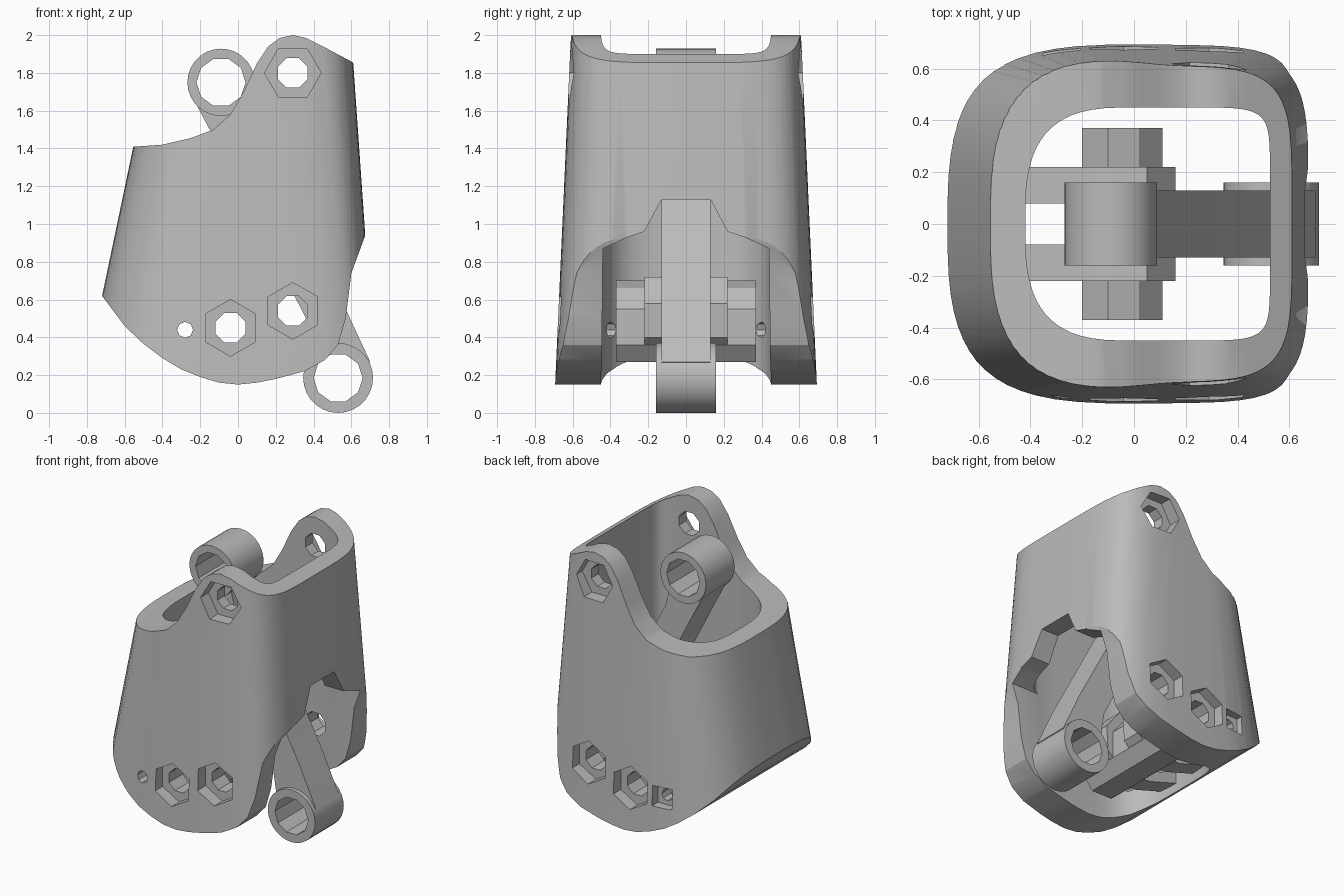
import bpy, bmesh, math

cube = bpy.data.objects.get("Cube")
if cube:
    bpy.data.objects.remove(cube, do_unlink=True)

mat = bpy.data.materials.new("plain_grey")
mat.use_nodes = True
GREY = (0.5, 0.5, 0.5, 1)
mat.diffuse_color = GREY
mat.node_tree.nodes["Principled BSDF"].inputs["Base Color"].default_value = GREY


def loft(name, ring_a, ring_b):
    """Closed solid between two matching rings."""
    bm = bmesh.new()
    a = [bm.verts.new(p) for p in ring_a]
    b = [bm.verts.new(p) for p in ring_b]
    bm.faces.new(a)
    bm.faces.new(b)
    for i in range(len(a)):
        j = (i + 1) % len(a)
        bm.faces.new((a[i], a[j], b[j], b[i]))
    bmesh.ops.recalc_face_normals(bm, faces=bm.faces)
    mesh = bpy.data.meshes.new(name)
    bm.to_mesh(mesh)
    bm.free()
    ob = bpy.data.objects.new(name, mesh)
    bpy.context.collection.objects.link(ob)
    mesh.materials.append(mat)
    return ob


def prism(name, pts, y0, y1):
    return loft(name, [(x, y0, z) for x, z in pts], [(x, y1, z) for x, z in pts])


def polygon(x, z, r, n, turn=0.0):
    return [(x + r * math.cos(turn + math.tau * i / n),
             z + r * math.sin(turn + math.tau * i / n)) for i in range(n)]


def combine(ob, other, operation):
    mod = ob.modifiers.new("cut", 'BOOLEAN')
    mod.operation = operation
    mod.solver = 'EXACT'
    mod.object = other
    bpy.context.view_layer.objects.active = ob
    bpy.ops.object.modifier_apply(modifier=mod.name)
    bpy.data.objects.remove(other, do_unlink=True)


def bore(ob, x, z, r, n=8, y0=-1, y1=1, turn=0.0):
    combine(ob, prism("bore", polygon(x, z, r, n, turn), y0, y1), 'DIFFERENCE')


def finish(ob):
    bpy.ops.object.select_all(action='DESELECT')
    ob.select_set(True)
    bpy.context.view_layer.objects.active = ob
    bpy.ops.object.shade_smooth_by_angle(angle=math.radians(25))


def rounded_ring(left, right, half, z, n_left, n_right, count=64):
    """Rounded square with its own corner softness on each side."""
    ring = []
    for i in range(count):
        t = math.tau * (i + 0.5) / count
        c, s = math.cos(t), math.sin(t)
        size, n = (right, n_right) if c > 0 else (left, n_left)
        ring.append((math.copysign(size * abs(c) ** (2 / n), c),
                     math.copysign(half * abs(s) ** (2 / n), s), z))
    return ring


# Housing: tapered rounded tube trimmed by a side profile
housing = loft("housing", rounded_ring(0.85, 0.74, 0.70, 0, 3, 5),
               rounded_ring(0.41, 0.593, 0.605, 2.1, 3, 5))
trim = [(-0.72, 0.62), (-0.6, 0.46), (-0.5, 0.365), (-0.4, 0.29), (-0.3, 0.23),
        (-0.2, 0.19), (-0.1, 0.16), (0, 0.15), (0.1, 0.16), (0.2, 0.18),
        (0.35, 0.22), (0.46, 0.28), (0.53, 0.36), (0.57, 0.5), (0.6, 0.74),
        (0.67, 0.93), (0.85, 1.0), (0.85, 1.72), (0.6, 1.86), (0.45, 1.94),
        (0.36, 1.985), (0.29, 2.0), (0.22, 1.985), (0.16, 1.94), (0.1, 1.85),
        (0.03, 1.7), (-0.04, 1.58), (-0.13, 1.5), (-0.25, 1.455),
        (-0.4, 1.42), (-0.54, 1.41), (-0.9, 1.41), (-0.9, 0.8)]
combine(housing, prism("trim", trim, -1, 1), 'INTERSECT')
combine(housing, loft("hollow", rounded_ring(0.42, 0.525, 0.45, -0.1, 3, 9),
                      rounded_ring(0.42, 0.525, 0.45, 2.2, 3, 9)), 'DIFFERENCE')

# Opening that parts the two cheeks and rises to a notch for the link
half_notch = [(0.13, 1.13), (0.22, 0.96), (0.31, 0.93), (0.44, 0.87), (0.449, 0)]
notch = [(-y, z) for y, z in reversed(half_notch)] + half_notch
combine(housing, loft("notch", [(0.3, y, z) for y, z in notch],
                      [(0.9, y, z) for y, z in notch]), 'DIFFERENCE')

# Bolt holes with hexagonal pockets on both cheeks
for x, z, turn, skin in ((-0.04, 0.45, math.pi / 6, 0.68),
                         (0.29, 0.54, math.pi / 6, 0.67), (0.29, 1.8, 0, 0.61)):
    bore(housing, x, z, 0.085, 8, turn=math.pi / 8)
    for y0, y1 in ((-1, 0.08 - skin), (skin - 0.08, 1)):
        bore(housing, x, z, 0.15, 6, y0, y1, turn)
bore(housing, -0.28, 0.44, 0.042)
bore(housing, -0.28, 0.44, 0.1, 4, 0.61, 1, math.pi / 4)
finish(housing)

# Link: slanted bar with an eye at each end
bar = [(-0.24, 1.67), (-0.15, 1.5), (0.36, 0.5), (0.39, 0.3), (0.45, 0.2),
       (0.6, 0.2), (0.70, 0.27), (0.57, 0.55), (0.07, 1.5), (0.02, 1.7)]
link = prism("link", bar, -0.13, 0.13)
eyes = ((-0.09, 1.75, 0.178), (0.53, 0.185, 0.185))
for x, z, r in eyes:
    combine(link, prism("eye", polygon(x, z, r, 28), -0.16, 0.16), 'UNION')
for x, z, r in eyes:
    bore(link, x, z, 0.13, 10)
finish(link)

# Crank: wide pivot hub with two side plates reaching the wall
hub = [(-0.2, 0.34), (-0.12, 0.27), (0.04, 0.27), (0.11, 0.36),
       (0.11, 0.55), (0.02, 0.66), (-0.1, 0.7), (-0.2, 0.6)]
crank = prism("crank", hub, -0.37, 0.37)
plate = [(-0.46, 0.38), (-0.46, 0.58), (-0.2, 0.7), (0.05, 0.72), (0.16, 0.58),
         (0.15, 0.4), (0.03, 0.29), (-0.2, 0.3)]
for y0, y1 in ((-0.22, -0.08), (0.08, 0.22)):
    combine(crank, prism("plate", plate, y0, y1), 'UNION')
bore(crank, -0.04, 0.45, 0.085, turn=math.pi / 8)
bore(crank, -0.28, 0.44, 0.042)
finish(crank)
